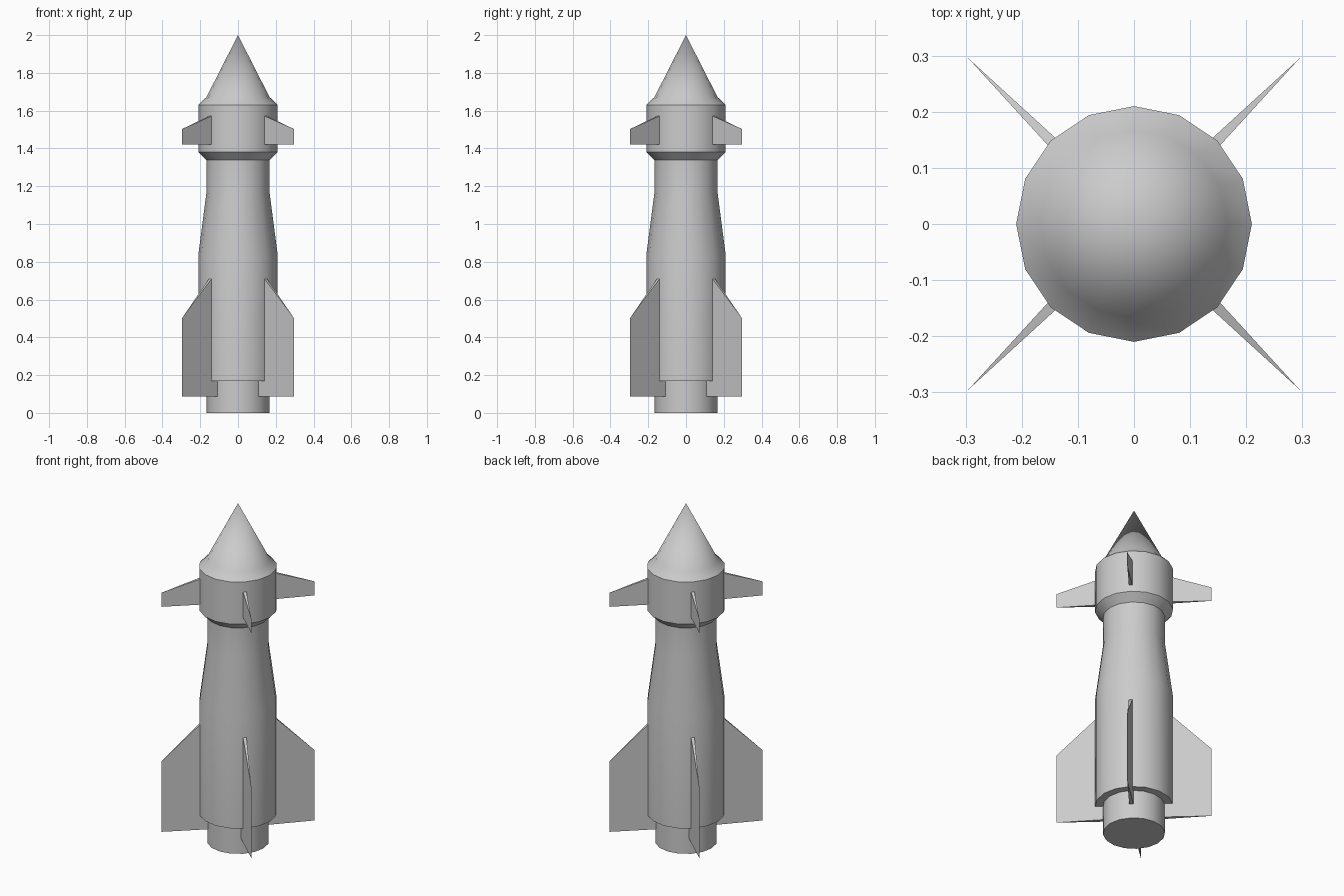
import bpy, bmesh
from math import radians, pi, sin, cos
from mathutils import Vector, Matrix

if "Cube" in bpy.data.objects:
    bpy.data.objects.remove(bpy.data.objects["Cube"])

SIDES = 16


def finish(bm, name):
    bmesh.ops.recalc_face_normals(bm, faces=bm.faces)
    mesh = bpy.data.meshes.new(name)
    bm.to_mesh(mesh)
    bm.free()
    obj = bpy.data.objects.new(name, mesh)
    bpy.context.collection.objects.link(obj)
    bpy.ops.object.select_all(action='DESELECT')
    obj.select_set(True)
    bpy.context.view_layer.objects.active = obj
    bpy.ops.object.shade_smooth_by_angle(angle=radians(30))
    return obj


def lathe(name, profile, tip_z):
    """Revolve (radius, z) rings, flat base, pointed top."""
    bm = bmesh.new()
    rings = [[bm.verts.new((r * cos(2 * pi * i / SIDES), r * sin(2 * pi * i / SIDES), z))
              for i in range(SIDES)] for r, z in profile]
    tip = bm.verts.new((0, 0, tip_z))
    bm.faces.new(rings[0])
    for i in range(SIDES):
        j = (i + 1) % SIDES
        for a, b in zip(rings, rings[1:]):
            bm.faces.new((a[i], a[j], b[j], b[i]))
        bm.faces.new((rings[-1][i], rings[-1][j], tip))
    return finish(bm, name)


def fin(name, angle, z_bottom, z_tip, z_root):
    """Wedge fin: thick at the root inside the body, knife edge at the tip."""
    r_in, r_out, half = 0.15, 0.418, 0.012
    bm = bmesh.new()
    rot = Matrix.Rotation(angle, 3, 'Z')

    def section(z_in, z_out):
        pts = ((r_in, -half, z_in), (r_in, half, z_in), (r_out, 0, z_out))
        return [bm.verts.new(rot @ Vector(p)) for p in pts]

    low, high = section(z_bottom, z_bottom), section(z_root, z_tip)
    bm.faces.new(low)
    bm.faces.new(high)
    for i in range(3):
        j = (i + 1) % 3
        bm.faces.new((low[i], low[j], high[j], high[i]))
    return finish(bm, name)


# Nozzle, fuselage, neck, collar and nose cone as one revolved shell
lathe("rocket_body", [
    (0.167, 0), (0.167, 0.17), (0.21, 0.17), (0.21, 0.838),
    (0.167, 1.167), (0.167, 1.338), (0.21, 1.38), (0.21, 1.63),
    (0.167, 1.672)], 2.0)

# Four tail fins and four small nose fins on the diagonals
for k in range(4):
    a = radians(45 + 90 * k)
    fin(f"tail_fin_{k + 1}", a, 0.087, 0.503, 0.767)
    fin(f"nose_fin_{k + 1}", a, 1.42, 1.503, 1.59)
